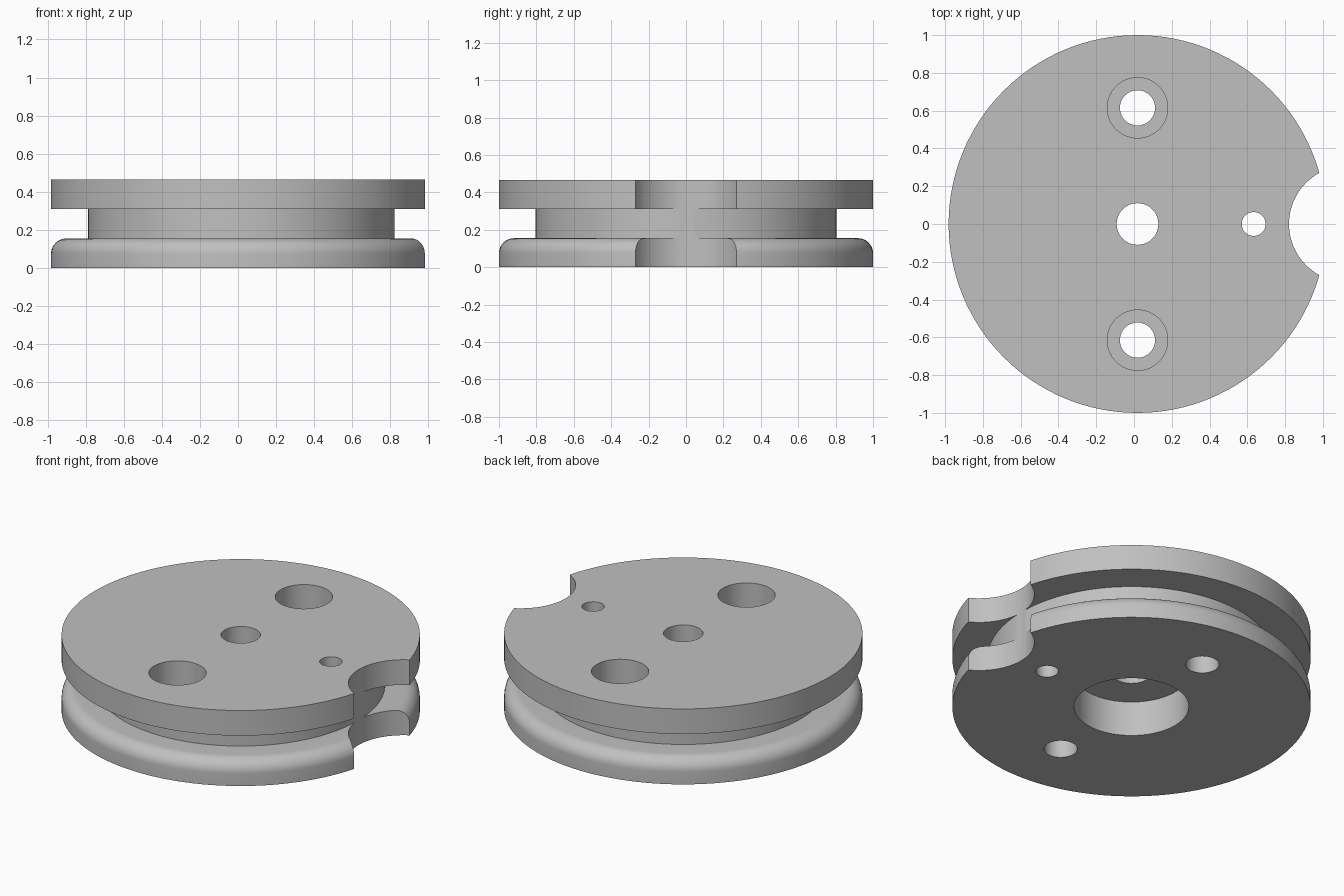
import bpy, bmesh
from math import sin, cos, pi, radians
from mathutils import Matrix

default = bpy.data.objects.get("Cube")
if default:
    bpy.data.objects.remove(default, do_unlink=True)

AXIS_X = 0.0185     # the notch shifts the bounding box, so the axis is off centre
HEIGHT = 0.465
LOW, HIGH = 0.155, 0.31   # bottom and top of the rim groove
CORE_R = 0.805
FILLET = 0.08

grey = bpy.data.materials.new("plain grey")
grey.use_nodes = True
grey.diffuse_color = (0.527, 0.527, 0.527, 1)
grey.node_tree.nodes["Principled BSDF"].inputs["Base Color"].default_value = grey.diffuse_color


def make_object(name, bm):
    bmesh.ops.recalc_face_normals(bm, faces=bm.faces)
    mesh = bpy.data.meshes.new(name)
    bm.to_mesh(mesh)
    bm.free()
    mesh.materials.append(grey)
    obj = bpy.data.objects.new(name, mesh)
    bpy.context.collection.objects.link(obj)
    return obj


def lathe(name, profile, steps):
    bm = bmesh.new()
    verts = [bm.verts.new((r, 0, z)) for r, z in profile]
    edges = [bm.edges.new((v, verts[i - 1])) for i, v in enumerate(verts)]
    bmesh.ops.spin(bm, geom=verts + edges, cent=(0, 0, 0), axis=(0, 0, 1),
                   angle=2 * pi, steps=steps, use_merge=True)
    bmesh.ops.remove_doubles(bm, verts=bm.verts, dist=1e-5)
    obj = make_object(name, bm)
    obj.data.transform(Matrix.Translation((AXIS_X, 0, 0)))
    return obj


def drill(target, x, y, radius, bottom=-0.1, top=HEIGHT + 0.1):
    bm = bmesh.new()
    bmesh.ops.create_cone(bm, cap_ends=True, segments=96, radius1=radius, radius2=radius,
                          depth=top - bottom,
                          matrix=Matrix.Translation((AXIS_X + x, y, (bottom + top) / 2)))
    cutter = make_object("cutter", bm)
    cutter.hide_render = True
    mod = target.modifiers.new("drill", "BOOLEAN")
    mod.operation = "DIFFERENCE"
    mod.solver = "EXACT"
    mod.object = cutter
    bpy.context.view_layer.objects.active = target
    bpy.ops.object.modifier_apply(modifier=mod.name)
    bpy.data.objects.remove(cutter, do_unlink=True)


# Grooved wheel with a stepped centre bore and a rounded lower flange
fillet = [(1 - FILLET + FILLET * cos(a), LOW - FILLET + FILLET * sin(a))
          for a in (i * pi / 20 for i in range(11))]
profile = [(0.32, 0), (1, 0), *fillet, (CORE_R, LOW), (CORE_R, HIGH), (1, HIGH),
           (1, HEIGHT), (0.11, HEIGHT), (0.11, 0.215), (0.32, 0.215)]
wheel = lathe("grooved_wheel", profile, 128)

# Two counterbored screw holes
for side in (-1, 1):
    drill(wheel, 0, side * 0.615, 0.093)
    drill(wheel, 0, side * 0.615, 0.16, bottom=0.25)

# Small pin hole and the round notch in the rim
drill(wheel, 0.615, 0, 0.063)
drill(wheel, 1.11, 0, 0.308)

# Smooth curved walls, crisp rims
bpy.ops.object.select_all(action="DESELECT")
wheel.select_set(True)
bpy.context.view_layer.objects.active = wheel
bpy.ops.object.shade_smooth_by_angle(angle=radians(30))
